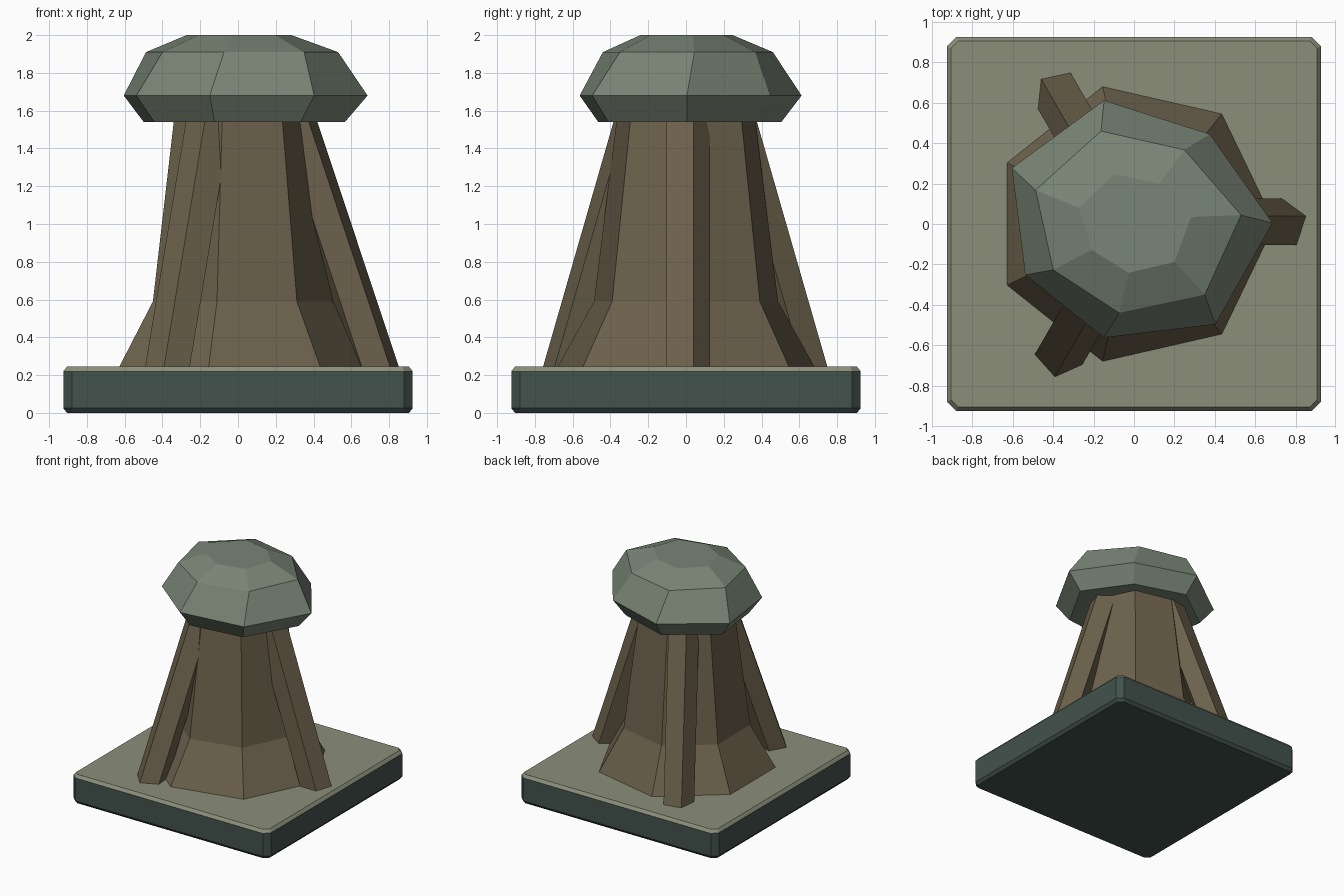
import bpy
from math import sin, cos, radians

if "Cube" in bpy.data.objects:
    bpy.data.objects.remove(bpy.data.objects["Cube"])


def material(name, rgb):
    m = bpy.data.materials.new(name)
    m.diffuse_color = (*rgb, 1)
    m.use_nodes = True
    m.node_tree.nodes["Principled BSDF"].inputs["Base Color"].default_value = m.diffuse_color
    return m


def loft(name, rings, mats):
    """Closed flat-faced solid skinned through rings with equal point counts."""
    n = len(rings[0])
    verts = [p for ring in rings for p in ring]
    faces = [tuple(reversed(range(n)))]
    for k in range(len(rings) - 1):
        for i in range(n):
            j = (i + 1) % n
            faces.append((k * n + i, k * n + j, (k + 1) * n + j, (k + 1) * n + i))
    faces.append(tuple(range(len(verts) - n, len(verts))))
    mesh = bpy.data.meshes.new(name)
    mesh.from_pydata(verts, [], faces)
    for m in mats:
        mesh.materials.append(m)
    ob = bpy.data.objects.new(name, mesh)
    bpy.context.collection.objects.link(ob)
    return ob


def polygon(n, r, z, cx=0, cy=0, phase=0):
    angles = [radians(phase + 360 * i / n) for i in range(n)]
    return [(cx + r * cos(a), cy + r * sin(a), z) for a in angles]


def slab_ring(h, c, z):
    pts = [(h, -h + c), (h, h - c), (h - c, h), (-h + c, h),
           (-h, h - c), (-h, -h + c), (-h + c, -h), (h - c, -h)]
    return [(x, y, z) for x, y in pts]


stone = material("dark_stone", (0.055, 0.085, 0.073))
moss = material("pale_moss", (0.26, 0.275, 0.195))
bark = material("bark", (0.15, 0.12, 0.072))
leaf = material("grey_green", (0.19, 0.235, 0.18))

# Chamfered square base with a pale top
base = loft("base", [slab_ring(0.905, 0.035, 0), slab_ring(0.925, 0.045, 0.025),
                     slab_ring(0.925, 0.045, 0.22), slab_ring(0.905, 0.035, 0.245)],
            [stone, moss])
for p in base.data.polygons:
    p.material_index = int(p.normal.z > 0.3)

# Seven-sided flared trunk
loft("trunk", [polygon(7, 0.70, 0.24), polygon(7, 0.50, 0.59),
               polygon(7, 0.37, 1.60)], [bark])

# Three five-sided leaning roots
for i in range(3):
    a = radians(120 * i)
    rings = []
    for z in (0.20, 1.60):
        r = 0.73 - 0.332 * (z - 0.245)
        rings.append(polygon(5, 0.127, z, r * cos(a), r * sin(a), 120 * i + 18))
    loft(f"root_{i + 1}", rings, [bark])

# Irregular faceted crown
rim = [(.686, .005), (.375, .445), (-.148, .612), (-.605, .277),
       (-.538, -.252), (-.15, -.563), (.403, -.497)]
shoulder = [(.53, .044), (.25, .367), (-.163, .46), (-.487, .168),
            (-.40, -.227), (-.074, -.44), (.35, -.35)]
peak = [(.283, .035), (.128, .20), (-.10, .247), (-.272, .08),
        (-.21, -.128), (-.027, -.242), (.20, -.188)]
loft("crown", [[(x * 0.825, y * 0.825, 1.54) for x, y in rim],
               [(x, y, 1.68) for x, y in rim],
               [(x, y, 1.91) for x, y in shoulder],
               [(x, y, 2.0) for x, y in peak]], [leaf])
